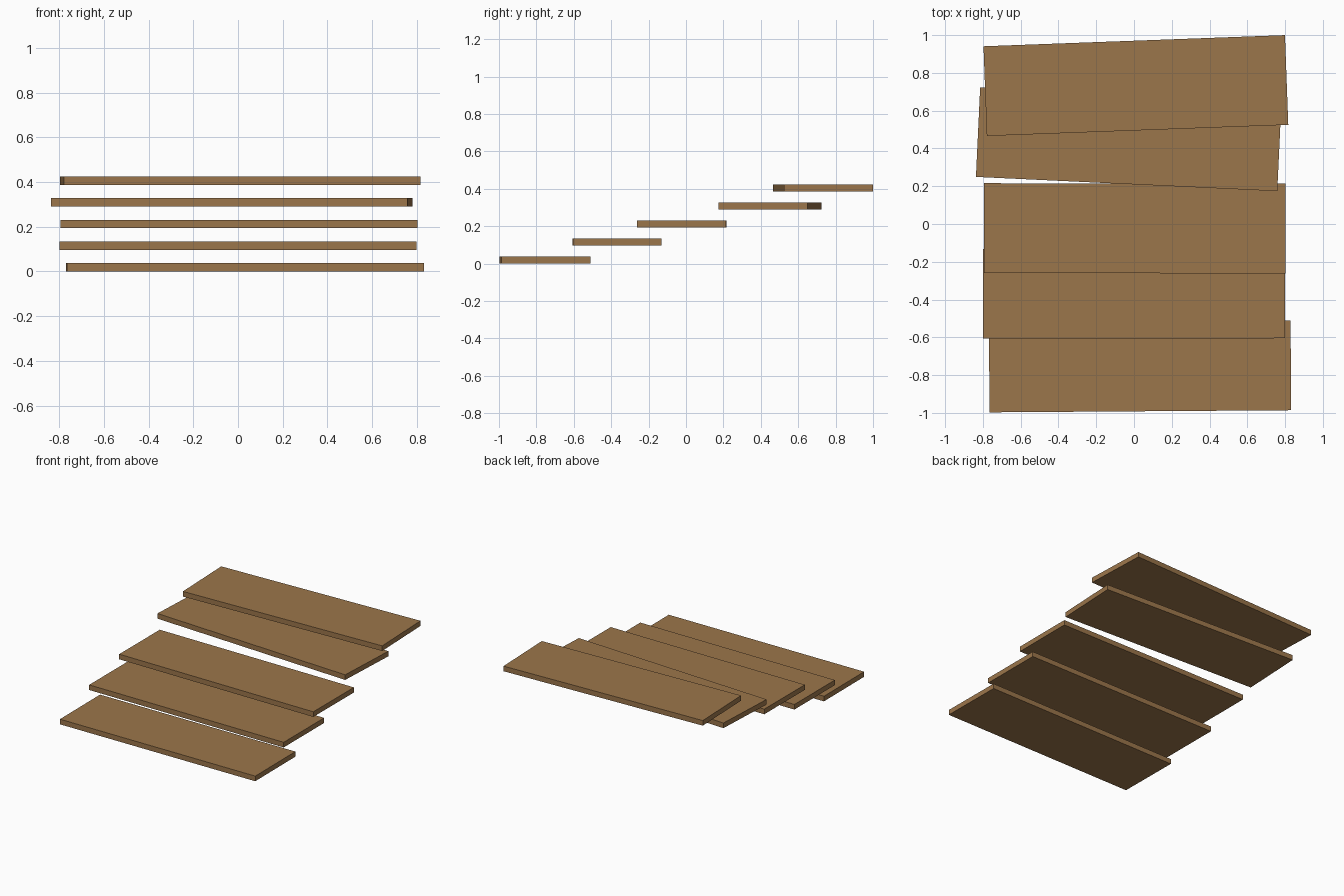
import bpy
from math import radians

default = bpy.data.objects.get("Cube")
if default:
    bpy.data.objects.remove(default, do_unlink=True)

# One brown wood colour for every plank
wood = bpy.data.materials.new("brown_wood")
wood.use_nodes = True
colour = (0.33, 0.18, 0.07, 1)
wood.diffuse_color = colour
wood.node_tree.nodes["Principled BSDF"].inputs["Base Color"].default_value = colour

LENGTH, WIDTH, THICKNESS, RISE = 1.597, 0.475, 0.038, 0.0965


def plank(name, step, x, y, turn):
    """A flat board on the given step, turned slightly about z."""
    z = THICKNESS / 2 + step * RISE
    bpy.ops.mesh.primitive_cube_add(size=1, location=(x, y, z), rotation=(0, 0, radians(turn)))
    board = bpy.context.object
    board.name = name
    board.scale = (LENGTH, WIDTH, THICKNESS)
    board.data.materials.append(wood)


# Five loose planks climbing from front to back: x, y, turn in degrees
layout = [
    (0.032, -0.754, 0.4),
    (0.0, -0.368, 0.05),
    (0.004, -0.023, -0.1),
    (-0.028, 0.449, -2.7),
    (0.01, 0.733, 2.12),
]
for step, (x, y, turn) in enumerate(layout):
    plank(f"step_plank_{step + 1}", step, x, y, turn)
